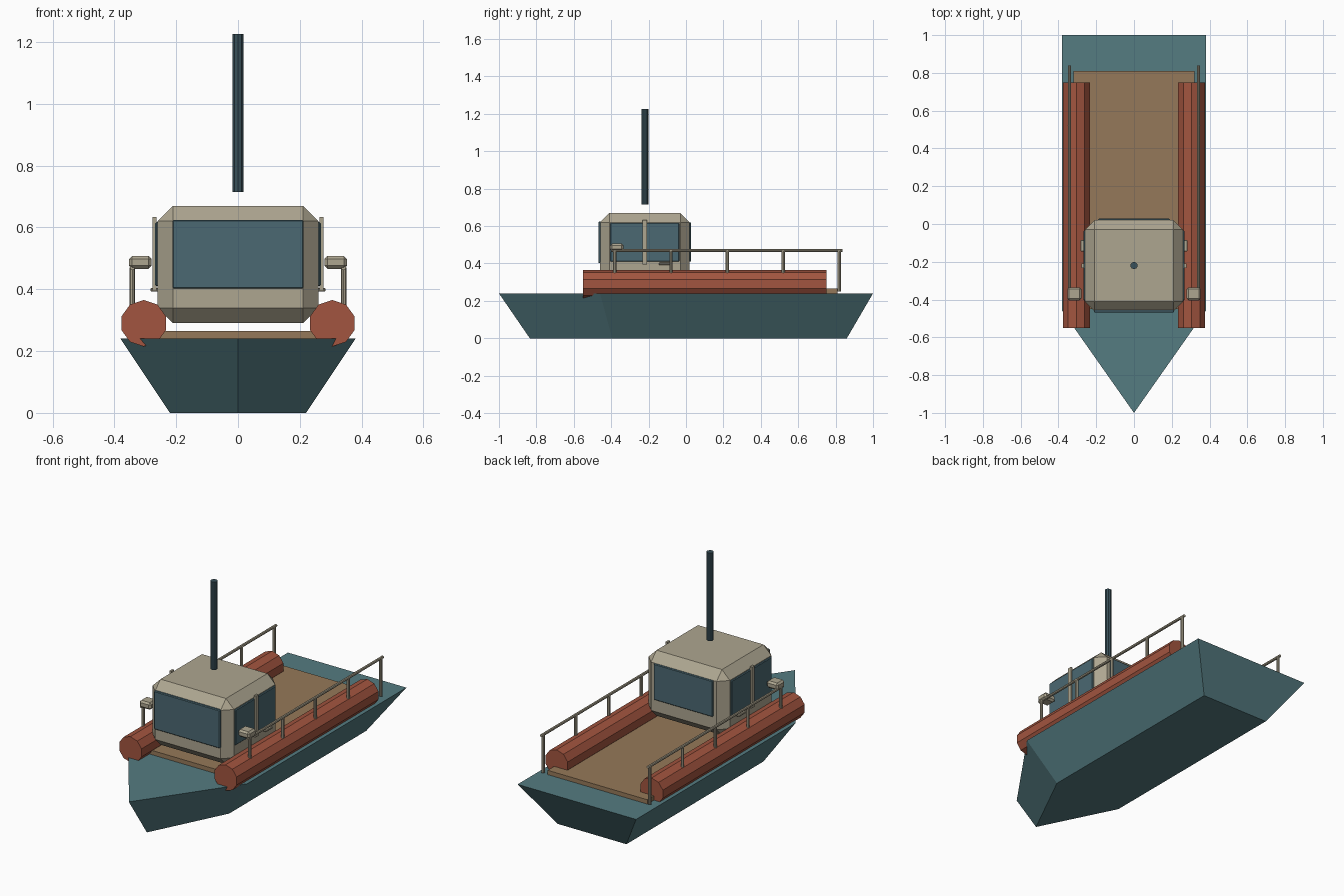
import bpy, bmesh
from mathutils import Vector

if "Cube" in bpy.data.objects:
    bpy.data.objects.remove(bpy.data.objects["Cube"])


def material(name, rgb):
    m = bpy.data.materials.new(name)
    m.diffuse_color = (*rgb, 1)
    m.use_nodes = True
    m.node_tree.nodes["Principled BSDF"].inputs["Base Color"].default_value = m.diffuse_color
    return m


TEAL = material("teal", (0.09, 0.20, 0.22))
RED = material("red", (0.36, 0.09, 0.05))
WOOD = material("wood", (0.30, 0.19, 0.10))
CREAM = material("cream", (0.42, 0.38, 0.28))
GLASS = material("glass", (0.07, 0.14, 0.17))
DARK = material("dark_metal", (0.04, 0.08, 0.10))


def finish(name, bm, mat):
    bmesh.ops.recalc_face_normals(bm, faces=bm.faces)
    me = bpy.data.meshes.new(name)
    bm.to_mesh(me)
    bm.free()
    me.materials.append(mat)
    ob = bpy.data.objects.new(name, me)
    bpy.context.collection.objects.link(ob)
    return ob


def box(name, lo, hi, mat, bevel=0):
    lo, hi = Vector(lo), Vector(hi)
    bm = bmesh.new()
    bmesh.ops.create_cube(bm, size=1)
    for v in bm.verts:
        v.co = (lo + hi) / 2 + v.co * (hi - lo)
    if bevel:
        bmesh.ops.bevel(bm, geom=bm.edges[:], offset=bevel, segments=1,
                        affect='EDGES', profile=0.5)
    return finish(name, bm, mat)


def rod(name, a, b, radius, sides, mat):
    a, b = Vector(a), Vector(b)
    bm = bmesh.new()
    bmesh.ops.create_cone(bm, cap_ends=True, segments=sides, radius1=radius,
                          radius2=radius, depth=(b - a).length)
    d = b - a
    # a turn about x keeps a vertex at the top of rods along y
    if abs(d.y) > abs(d.z):
        turn = Vector((0, 0, 1)).rotation_difference(d)
        bmesh.ops.rotate(bm, verts=bm.verts, matrix=turn.to_matrix())
    bmesh.ops.translate(bm, verts=bm.verts, vec=(a + b) / 2)
    return finish(name, bm, mat)


def mirror_box(name, lo, hi, mat, bevel=0):
    box(name + "_right", lo, hi, mat, bevel)
    box(name + "_left", (-hi[0], lo[1], lo[2]), (-lo[0], hi[1], hi[2]), mat, bevel)


# Hull: pointed pentagon, narrower at the bottom
bm = bmesh.new()
rings = []
for w, bow, knuckle, stern, z in ((0.22, -0.835, -0.395, 0.86, 0),
                                  (0.38, -1, -0.46, 1, 0.24)):
    pts = [(0, bow), (w, knuckle), (w, stern), (-w, stern), (-w, knuckle)]
    rings.append([bm.verts.new((x, y, z)) for x, y in pts])
low, top = rings
bm.faces.new(low)
bm.faces.new(top)
for i in range(5):
    j = (i + 1) % 5
    bm.faces.new((low[i], low[j], top[j], top[i]))
finish("hull", bm, TEAL)

# Deck and cabin
box("deck", (-0.32, -0.45, 0.235), (0.32, 0.81, 0.265), WOOD)
box("cabin", (-0.26, -0.46, 0.29), (0.26, 0.02, 0.67), CREAM, 0.05)

# Windows on all four sides
box("front_window", (-0.212, -0.469, 0.402), (0.212, -0.449, 0.624), GLASS, 0.004)
box("back_window", (-0.19, 0.009, 0.41), (0.19, 0.028, 0.62), GLASS, 0.004)
mirror_box("side_window", (0.25, -0.405, 0.41), (0.268, -0.035, 0.617), GLASS, 0.004)

# Door strip and handle
mirror_box("door_strip", (0.264, -0.232, 0.395), (0.277, -0.208, 0.633), CREAM)
mirror_box("door_handle", (0.258, -0.145, 0.392), (0.283, -0.085, 0.404), CREAM, 0.003)

# Mast
rod("mast", (0, -0.22, 0.715), (0, -0.22, 1.225), 0.019, 10, DARK)

# Side tubes, railings and lamps
for side, s in (("right", 1), ("left", -1)):
    rod("float_tube_" + side, (s * 0.305, -0.55, 0.29), (s * 0.305, 0.75, 0.29),
        0.075, 10, RED)
    rod("top_rail_" + side, (s * 0.342, -0.40, 0.47), (s * 0.342, 0.838, 0.47),
        0.008, 8, CREAM)
    for i in range(5):
        y = -0.38 + 0.3 * i
        rod(f"rail_post_{side}_{i + 1}", (s * 0.342, y, 0.25),
            (s * 0.342, y, 0.47), 0.009, 8, CREAM)
mirror_box("lamp", (0.279, -0.405, 0.466), (0.353, -0.335, 0.507), CREAM, 0.01)
